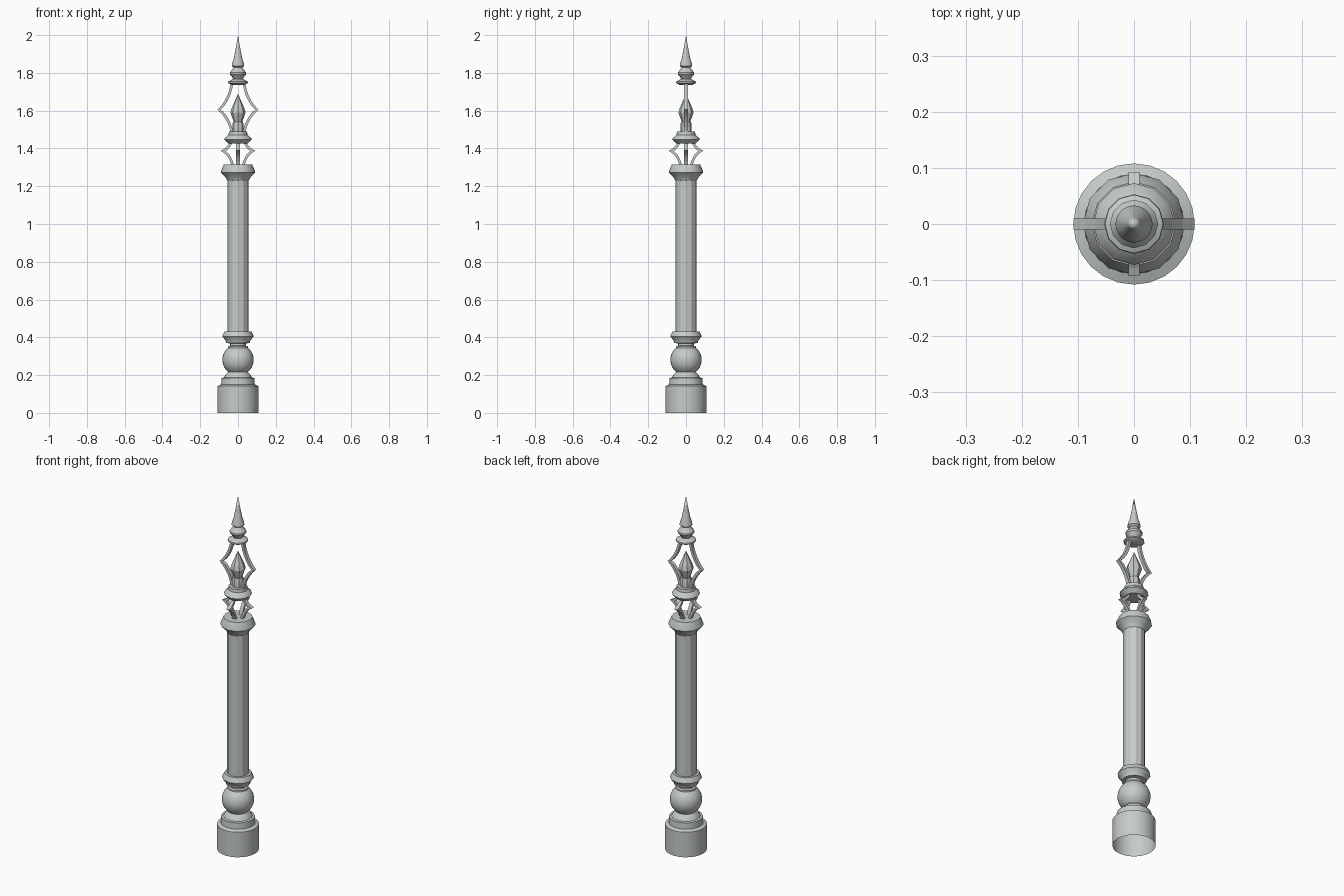
import bpy, bmesh, math
from mathutils import Vector

old = bpy.data.objects.get("Cube")
if old:
    bpy.data.objects.remove(old)

grey = bpy.data.materials.new("pale_grey_metal")
grey.use_nodes = True
colour = (0.56, 0.60, 0.58, 1)
grey.diffuse_color = colour
grey.node_tree.nodes["Principled BSDF"].inputs["Base Color"].default_value = colour


def finish(name, bm, smooth):
    bmesh.ops.remove_doubles(bm, verts=bm.verts, dist=0.0002)
    bmesh.ops.recalc_face_normals(bm, faces=bm.faces)
    mesh = bpy.data.meshes.new(name)
    bm.to_mesh(mesh)
    bm.free()
    mesh.materials.append(grey)
    obj = bpy.data.objects.new(name, mesh)
    bpy.context.collection.objects.link(obj)
    if smooth:
        bpy.ops.object.select_all(action='DESELECT')
        obj.select_set(True)
        bpy.context.view_layer.objects.active = obj
        bpy.ops.object.shade_smooth_by_angle(angle=math.radians(smooth))
    return obj


def lathe(name, profile, sides=12, smooth=34):
    """Spin a (radius, height) profile around the z axis."""
    bm = bmesh.new()
    verts = [bm.verts.new((r, 0, z)) for r, z in profile]
    edges = [bm.edges.new(pair) for pair in zip(verts, verts[1:])]
    bmesh.ops.spin(bm, geom=verts + edges, cent=(0, 0, 0), axis=(0, 0, 1),
                   angle=math.tau, steps=sides, use_merge=False)
    return finish(name, bm, smooth)


def bezier(a, b, c, steps=5):
    a, b, c = Vector(a), Vector(b), Vector(c)
    return [a * (1 - t) ** 2 + b * 2 * t * (1 - t) + c * t * t
            for t in (i / steps for i in range(steps + 1))]


def bracket(name, lower, upper, angle, width=0.02, thick=0.014):
    """Pointed strap made of two concave curves, turned around z."""
    path = bezier(*lower) + bezier(*upper)[1:]
    ca, sa = math.cos(angle), math.sin(angle)
    bm = bmesh.new()
    rings = []
    for i, p in enumerate(path):
        d = (path[min(i + 1, len(path) - 1)] - path[max(i - 1, 0)]).normalized()
        inner = p - Vector((d.y, -d.x)) * thick
        ring = []
        for q, s in ((p, -1), (p, 1), (inner, 1), (inner, -1)):
            y = s * width / 2
            ring.append(bm.verts.new((q.x * ca - y * sa, q.x * sa + y * ca, q.y)))
        rings.append(ring)
    for a, b in zip(rings, rings[1:]):
        for k in range(4):
            bm.faces.new((a[k], a[(k + 1) % 4], b[(k + 1) % 4], b[k]))
    bm.faces.new(rings[0])
    bm.faces.new(rings[-1])
    return finish(name, bm, 0)


# Pedestal, open underneath
lathe("base_drum", [(0.108, 0), (0.108, 0.142), (0.089, 0.15), (0.087, 0.185),
                    (0.074, 0.187), (0.066, 0.203), (0.05, 0.218)], 24)

# Ball and neck
ball = [(0.083 * math.cos(a), 0.281 + 0.083 * math.sin(a))
        for a in (math.radians(d) for d in range(-50, 51, 10))]
lathe("ball", ball + [(0.053, 0.352), (0.042, 0.356), (0.042, 0.368)], 24)
lathe("lower_collar", [(0.042, 0.368), (0.063, 0.37), (0.065, 0.382), (0.083, 0.405),
                       (0.08, 0.414), (0.07, 0.432), (0.05, 0.432)])

# Shaft and capital
lathe("shaft", [(0.056, 0.43), (0.056, 1.24)], smooth=0)
lathe("capital", [(0.055, 1.228), (0.062, 1.238), (0.068, 1.25), (0.091, 1.272),
                  (0.089, 1.283), (0.075, 1.315), (0, 1.315)])

# Lower cage of four straps
for i in range(4):
    bracket(f"lower_strap_{i + 1}",
            ((0.036, 1.312), (0.048, 1.365), (0.093, 1.388)),
            ((0.093, 1.388), (0.055, 1.402), (0.043, 1.436)), i * math.pi / 2)

# Middle collar
lathe("middle_collar", [(0, 1.426), (0.052, 1.426), (0.073, 1.447), (0.07, 1.455),
                        (0.05, 1.472), (0.048, 1.49), (0, 1.49)])

# Upper cage of two straps around a faceted bud
for i in range(2):
    bracket(f"upper_strap_{i + 1}",
            ((0.04, 1.488), (0.052, 1.555), (0.108, 1.605)),
            ((0.108, 1.605), (0.048, 1.665), (0.04, 1.745)), i * math.pi)
lathe("bud_stand", [(0.03, 1.488), (0.03, 1.53), (0.026, 1.54), (0, 1.54)], 8)
lathe("bud", [(0, 1.535), (0.022, 1.538), (0.04, 1.59), (0.034, 1.612), (0, 1.69)], 8, 0)

# Finial
lathe("finial_disc", [(0, 1.736), (0.036, 1.737), (0.053, 1.747), (0.052, 1.754),
                      (0.027, 1.767), (0, 1.767)])
lathe("finial_knob", [(0.024, 1.765), (0.03, 1.776), (0.043, 1.792), (0.043, 1.802),
                      (0.028, 1.822), (0.023, 1.83)])
lathe("spike", [(0.023, 1.828), (0.033, 1.837), (0.031, 1.85), (0.022, 1.878),
                (0.012, 1.93), (0, 2.0)], 24)
